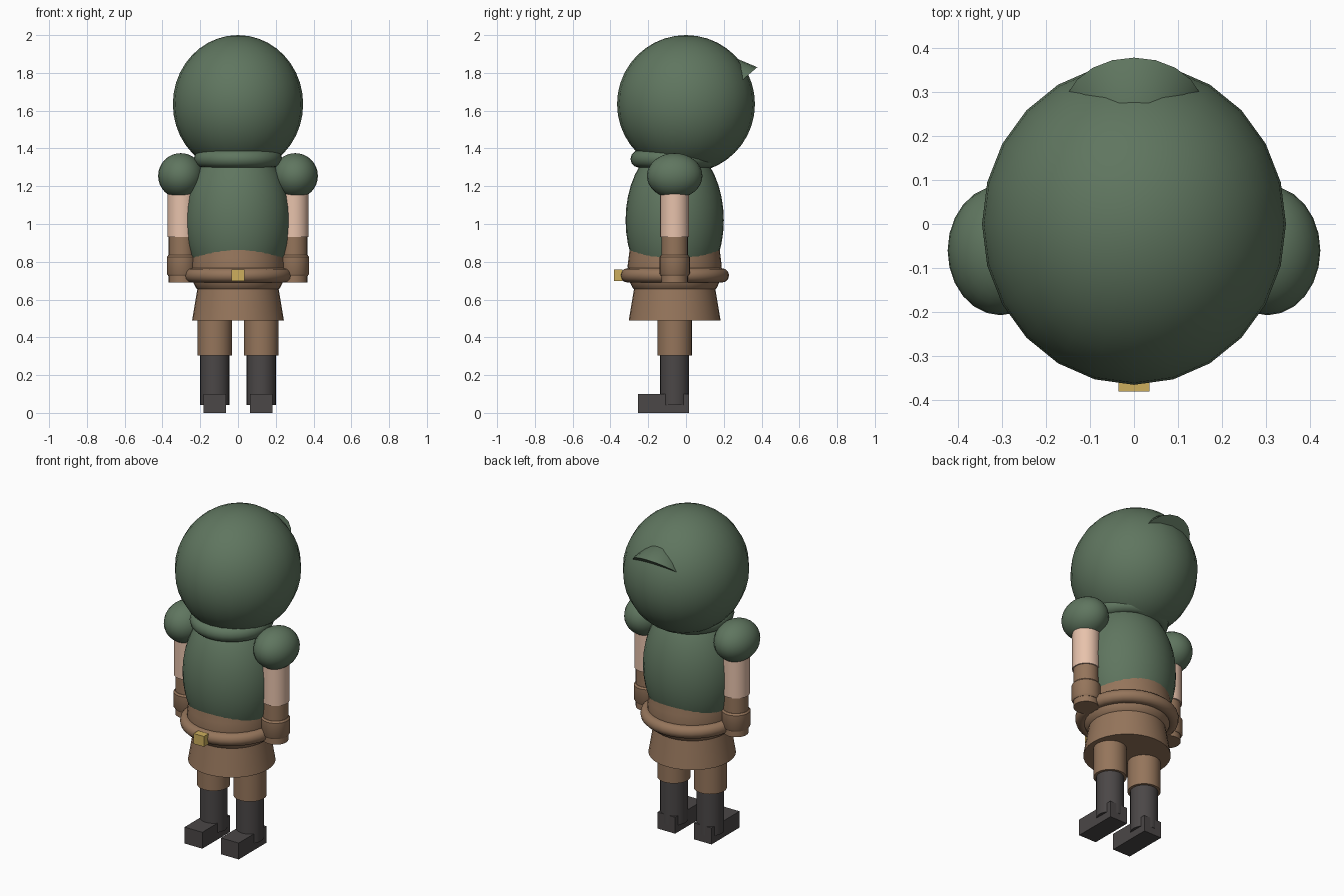
import bpy, bmesh, math
from mathutils import Vector, Matrix

if "Cube" in bpy.data.objects:
    bpy.data.objects.remove(bpy.data.objects["Cube"])


def material(name, rgb):
    m = bpy.data.materials.new(name)
    m.diffuse_color = (*rgb, 1)
    m.use_nodes = True
    m.node_tree.nodes["Principled BSDF"].inputs["Base Color"].default_value = m.diffuse_color
    return m


GREEN = material("forest green", (0.115, 0.18, 0.115))
BROWN = material("leather brown", (0.30, 0.178, 0.105))
SKIN = material("skin", (0.80, 0.54, 0.41))
DARK = material("boot charcoal", (0.07, 0.063, 0.063))
GOLD = material("buckle gold", (0.61, 0.43, 0.11))

BODY_Y = -0.06  # the body sits slightly in front of the head centre


def finish(obj, name, mat):
    obj.name = name
    obj.data.materials.append(mat)
    bpy.ops.object.shade_smooth_by_angle(angle=math.radians(35))
    return obj


def ball(name, mat, loc, radii, segs=24, rings=16):
    bpy.ops.mesh.primitive_uv_sphere_add(segments=segs, ring_count=rings, radius=1, location=loc)
    o = bpy.context.object
    o.scale = radii
    bpy.ops.object.transform_apply(location=False, rotation=False, scale=True)
    return finish(o, name, mat)


def tube(name, mat, x, y, z0, z1, r0, r1=None, segs=24):
    bpy.ops.mesh.primitive_cone_add(vertices=segs, radius1=r0, radius2=r0 if r1 is None else r1,
                                    depth=z1 - z0, location=(x, y, (z0 + z1) / 2))
    return finish(bpy.context.object, name, mat)


def ring(name, mat, loc, major, minor):
    bpy.ops.mesh.primitive_torus_add(major_radius=major, minor_radius=minor, major_segments=32,
                                     minor_segments=12, location=loc)
    return finish(bpy.context.object, name, mat)


def box(name, mat, lo, hi):
    lo, hi = Vector(lo), Vector(hi)
    bpy.ops.mesh.primitive_cube_add(size=1, location=(lo + hi) / 2)
    o = bpy.context.object
    o.scale = hi - lo
    bpy.ops.object.transform_apply(location=False, rotation=False, scale=True)
    return finish(o, name, mat)


def lathe(name, mat, loc, profile, segs=32):
    """Spin (radius, height) points around z and cap the ends."""
    bm = bmesh.new()
    rows = [[bm.verts.new((r * math.cos(a), r * math.sin(a), z))
             for a in (2 * math.pi * i / segs for i in range(segs))] for r, z in profile]
    for a, b in zip(rows, rows[1:]):
        for i in range(segs):
            j = (i + 1) % segs
            bm.faces.new((a[i], a[j], b[j], b[i]))
    bm.faces.new(rows[0][::-1])
    bm.faces.new(rows[-1])
    me = bpy.data.meshes.new(name)
    bm.to_mesh(me)
    bm.free()
    o = bpy.data.objects.new(name, me)
    o.location = loc
    bpy.context.collection.objects.link(o)
    bpy.ops.object.select_all(action='DESELECT')
    o.select_set(True)
    bpy.context.view_layer.objects.active = o
    return finish(o, name, mat)


# hooded head with a cone whose rim pokes out at the back
ball("hood", GREEN, (0, 0, 1.635), (0.345, 0.365, 0.365), 24, 20)
base, axis = Vector((0, 0.256, 1.726)), Vector((0, -0.65, 0.76)).normalized()
bpy.ops.mesh.primitive_cone_add(vertices=20, radius1=0.16, radius2=0, depth=0.318,
                                location=base + axis * 0.159,
                                rotation=axis.to_track_quat('Z', 'Y').to_euler())
finish(bpy.context.object, "hood_tip", GREEN)

# collar and tunic
ring("collar", GREEN, (0, BODY_Y, 1.345), 0.187, 0.047)
ball("tunic", GREEN, (0, BODY_Y, 1.02), (0.28, 0.26, 0.41), 32, 20)

# waist, belt, buckle and skirt
lathe("waist", BROWN, (0, BODY_Y, 0),
      [(0.20, 0.645), (0.222, 0.66), (0.236, 0.69), (0.246, 0.73), (0.249, 0.78),
       (0.244, 0.82), (0.238, 0.87), (0.20, 0.90)])
ring("belt", BROWN, (0, BODY_Y, 0.728), 0.25, 0.038)
box("buckle", GOLD, (-0.035, -0.38, 0.697), (0.035, -0.335, 0.76))
tube("skirt", BROWN, 0, BODY_Y, 0.49, 0.70, 0.243, 0.208, 32)

# arms and legs on both sides
for side, s in (("left", -1), ("right", 1)):
    ax, lx = s * 0.297, s * 0.123
    ball(side + "_shoulder", GREEN, (s * 0.303, BODY_Y, 1.255), (0.12, 0.147, 0.12))
    tube(side + "_upper_arm", SKIN, ax, BODY_Y, 0.93, 1.22, 0.077)
    tube(side + "_forearm", BROWN, ax, BODY_Y, 0.69, 0.935, 0.07)
    lathe(side + "_cuff", BROWN, (ax, BODY_Y, 0),
          [(0.072, 0.725), (0.08, 0.737), (0.08, 0.825), (0.072, 0.835)], 24)
    tube(side + "_trouser_leg", BROWN, lx, BODY_Y, 0.305, 0.55, 0.092)
    tube(side + "_boot_shaft", DARK, lx, BODY_Y, 0.043, 0.32, 0.077)
    box(side + "_foot", DARK, (lx - 0.06, -0.255, 0), (lx + 0.06, 0.015, 0.10))
